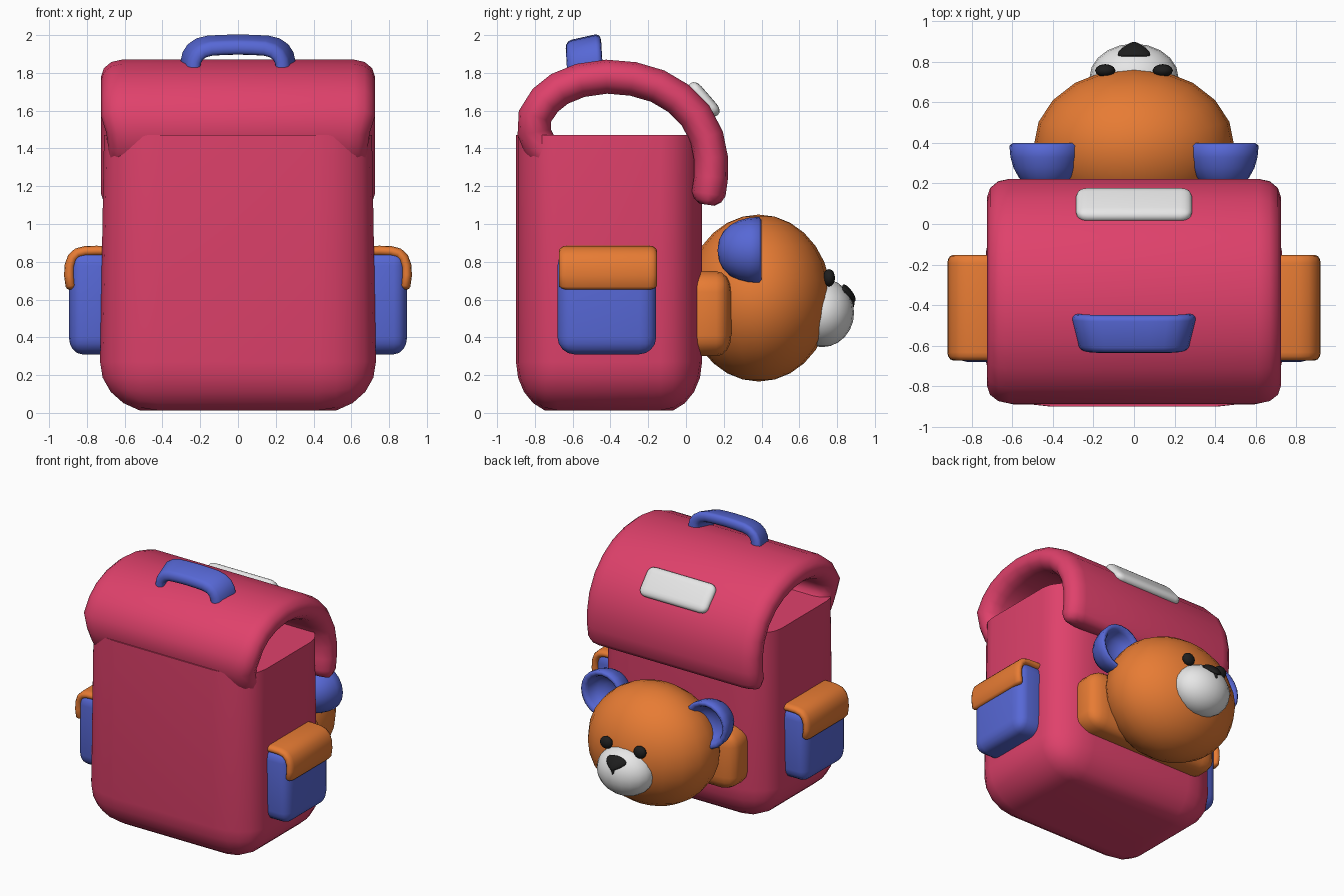
import bpy, bmesh, math
from mathutils import Vector, Matrix

if "Cube" in bpy.data.objects:
    bpy.data.objects.remove(bpy.data.objects["Cube"])


def material(name, rgb):
    m = bpy.data.materials.new(name)
    m.diffuse_color = (*rgb, 1)
    m.use_nodes = True
    m.node_tree.nodes["Principled BSDF"].inputs["Base Color"].default_value = m.diffuse_color
    return m


PINK = material("pink fabric", (0.74, 0.053, 0.148))
ORANGE = material("orange fabric", (0.80, 0.200, 0.034))
BLUE = material("blue fabric", (0.095, 0.138, 0.67))
WHITE = material("white", (0.80, 0.80, 0.80))
BLACK = material("black", (0.013, 0.013, 0.013))


def finish(name, bm, mat, angle=50):
    bmesh.ops.recalc_face_normals(bm, faces=bm.faces)
    for f in bm.faces:
        f.smooth = True
    me = bpy.data.meshes.new(name)
    bm.to_mesh(me)
    bm.free()
    me.materials.append(mat)
    me.set_sharp_from_angle(angle=math.radians(angle))
    ob = bpy.data.objects.new(name, me)
    bpy.context.collection.objects.link(ob)
    return ob


def rounded_box(lo, hi, r, seg=4):
    """Box with a different rounding radius per axis."""
    bm = bmesh.new()
    bmesh.ops.create_cube(bm, size=1)
    for v in bm.verts:
        v.co = Vector([v.co[i] * (hi[i] - lo[i]) / r[i] for i in range(3)])
    bmesh.ops.bevel(bm, geom=bm.edges[:], offset=1, segments=seg, profile=0.5,
                    affect='EDGES', clamp_overlap=True)
    for v in bm.verts:
        v.co = Vector([v.co[i] * r[i] + (lo[i] + hi[i]) / 2 for i in range(3)])
    return bm


def ellipsoid(center, radii, u=20, v=12):
    bm = bmesh.new()
    bmesh.ops.create_uvsphere(bm, u_segments=u, v_segments=v, radius=1)
    for vt in bm.verts:
        vt.co = Vector([vt.co[i] * radii[i] + center[i] for i in range(3)])
    return bm


def strap(path, mid, width, thick, rw, axis, round_end=0.0):
    """Thick padded sheet along a 2D path; axis 0: path in yz, axis 1: path in xz."""
    pts = [Vector(p) for p in path]
    h = thick / 2
    rings = []
    n = len(pts)
    for i, p in enumerate(pts):
        t = (pts[min(i + 1, n - 1)] - pts[max(i - 1, 0)]).normalized()
        if i == 0:
            rings += [(p - t * h * 0.6, t, 0.45, 0), (p - t * h * 0.3, t, 0.8, 0)]
        rings.append((p, t, 1.0, 0))
        if i == n - 1:
            rings += [(p + t * h * 0.4, t, 0.8, round_end * 0.4),
                      (p + t * h * 0.65, t, 0.45, round_end)]
    bm = bmesh.new()
    loops = []
    for p, t, s, inset in rings:
        nrm = Vector((-t.y, t.x))
        loop = []
        for k in range(16):
            a = (k // 4) * math.pi / 2 + (k % 4) * math.pi / 6
            sx = 1 if k // 4 in (0, 3) else -1
            w = sx * (width / 2 - rw - inset) + rw * math.cos(a)
            q = p + nrm * h * s * math.sin(a)
            co = (mid + w, q.x, q.y) if axis == 0 else (q.x, mid + w, q.y)
            loop.append(bm.verts.new(co))
        loops.append(loop)
    for a, b in zip(loops, loops[1:]):
        for k in range(16):
            j = (k + 1) % 16
            bm.faces.new((a[k], a[j], b[j], b[k]))
    bm.faces.new(loops[0])
    bm.faces.new(loops[-1])
    bmesh.ops.remove_doubles(bm, verts=bm.verts, dist=0.0005)
    return bm


# Main bag body, cut flat at the top
bm = rounded_box((-0.735, -0.9, 0), (0.735, 0.085, 2), (0.31, 0.22, 0.27), 5)
bmesh.ops.bisect_plane(bm, geom=bm.verts[:] + bm.edges[:] + bm.faces[:],
                       plane_co=(0, 0, 1.47), plane_no=(0, 0, 1), clear_outer=True)
bmesh.ops.holes_fill(bm, edges=[e for e in bm.edges if e.is_boundary], sides=0)
for v in bm.verts:
    v.co.x *= 1 - 0.035 * v.co.z / 1.47
    if v.co.z < 0.01:
        v.co.z += 0.04 * min(1, abs(v.co.x) / 0.5) * 0.4
finish("bag_body", bm, PINK)

# Lid growing out of the plain side and curling over the opening
lid = [(-0.73, 1.36), (-0.775, 1.42), (-0.803, 1.485), (-0.80, 1.57), (-0.745, 1.655),
       (-0.67, 1.715), (-0.56, 1.76), (-0.42, 1.78), (-0.28, 1.768), (-0.15, 1.73),
       (-0.04, 1.665), (0.05, 1.575), (0.11, 1.46), (0.132, 1.35), (0.133, 1.25), (0.12, 1.16)]
bm = strap(lid, 0, 1.45, 0.18, 0.11, 0, 0.03)
for v in bm.verts:
    if v.co.y < -0.6 and v.co.z < 1.56:
        v.co.x *= 1 - 0.05 * min(1, (1.56 - v.co.z) / 0.1)
finish("lid", bm, PINK, 80)

# Carry handle with flared feet, leaning with the slope of the lid
half = [(-0.25, 1.80), (-0.25, 1.845), (-0.243, 1.88), (-0.225, 1.91), (-0.195, 1.932),
        (-0.15, 1.944), (-0.08, 1.948)]
path = half + [(0, 1.95)] + [(-x, z) for x, z in reversed(half)]
bm = strap(path, -0.54, 0.19, 0.078, 0.03, 1)
for v in bm.verts:
    d = v.co.y + 0.54
    v.co.z += 0.22 * d
    v.co.y -= 0.06 * (v.co.z - 1.9)
    v.co.x *= 1 + 0.8 * d
finish("carry_handle", bm, BLUE, 70)

# White label plate on the lid
bm = rounded_box((-0.285, -0.11, -0.035), (0.285, 0.11, 0.035), (0.055, 0.05, 0.03), 4)
bm.transform(Matrix.Translation((0, 0.095, 1.66)) @ Matrix.Rotation(math.radians(-49), 4, 'X'))
finish("label_plate", bm, WHITE)

# Side pockets with folded flaps
for s, side in ((1, "right"), (-1, "left")):
    bm = rounded_box((0.6, -0.68, 0.31), (0.895, -0.158, 0.87), (0.07, 0.09, 0.09))
    bm.transform(Matrix.Scale(s, 4, (1, 0, 0)))
    finish(side + "_pocket", bm, BLUE)
    flap = [(0.66, 0.855), (0.75, 0.857), (0.81, 0.855), (0.85, 0.845), (0.876, 0.82),
            (0.89, 0.78), (0.893, 0.73), (0.885, 0.672)]
    bm = strap([(x * s, z) for x, z in flap], -0.413, 0.52, 0.056, 0.04, 1, 0.03)
    finish(side + "_pocket_flap", bm, ORANGE, 80)

# Pocket behind the bear head
finish("centre_pocket", rounded_box((-0.56, -0.02, 0.3), (0.56, 0.24, 0.75),
                                    (0.13, 0.08, 0.11)), ORANGE)

# Bear head and muzzle
finish("bear_head", ellipsoid((0, 0.385, 0.608), (0.495, 0.385, 0.442), 20, 14), ORANGE)
finish("muzzle", ellipsoid((0, 0.72, 0.53), (0.22, 0.17, 0.182)), WHITE)

# Cupped ears and eyes
cup = [(math.sin(a) ** 0.85 * 0.178, -math.cos(a) * 0.22) for a in
       (k * math.pi / 12 for k in range(7))]
cup += [(0.162, 0.012), (0.14, -0.003)]
cup += [(math.cos(a) * 0.13, -0.02 - math.sin(a) * 0.085) for a in
        (k * math.pi / 8 for k in range(5))]
for s, side in ((1, "right"), (-1, "left")):
    bm = bmesh.new()
    vs = [bm.verts.new((max(r, 0), y, 0)) for r, y in cup]
    es = [bm.edges.new(p) for p in zip(vs, vs[1:])]
    bmesh.ops.spin(bm, geom=vs + es, cent=(0, 0, 0), axis=(0, 1, 0),
                   angle=math.tau, steps=20)
    bmesh.ops.remove_doubles(bm, verts=bm.verts, dist=0.0005)
    bm.transform(Matrix.Translation((0.437 * s, 0.387, 0.86)))
    finish(side + "_ear", bm, BLUE, 80)
    finish(side + "_eye", ellipsoid((0.142 * s, 0.757, 0.715), (0.05, 0.032, 0.046), 12, 8), BLACK)

# Triangular nose with a short stem below
bm = ellipsoid((0, 0, 0), (0.092, 0.018, 0.055), 14, 10)
for v in bm.verts:
    v.co.x *= 0.8 + 8 * v.co.z
    v.co.y -= 2.5 * v.co.x ** 2
bm.transform(Matrix.Translation((0, 0.863, 0.635)) @ Matrix.Rotation(math.radians(36), 4, 'X'))
finish("nose", bm, BLACK)
finish("nose_stem", ellipsoid((0, 0.878, 0.583), (0.014, 0.014, 0.035), 8, 6), BLACK)
